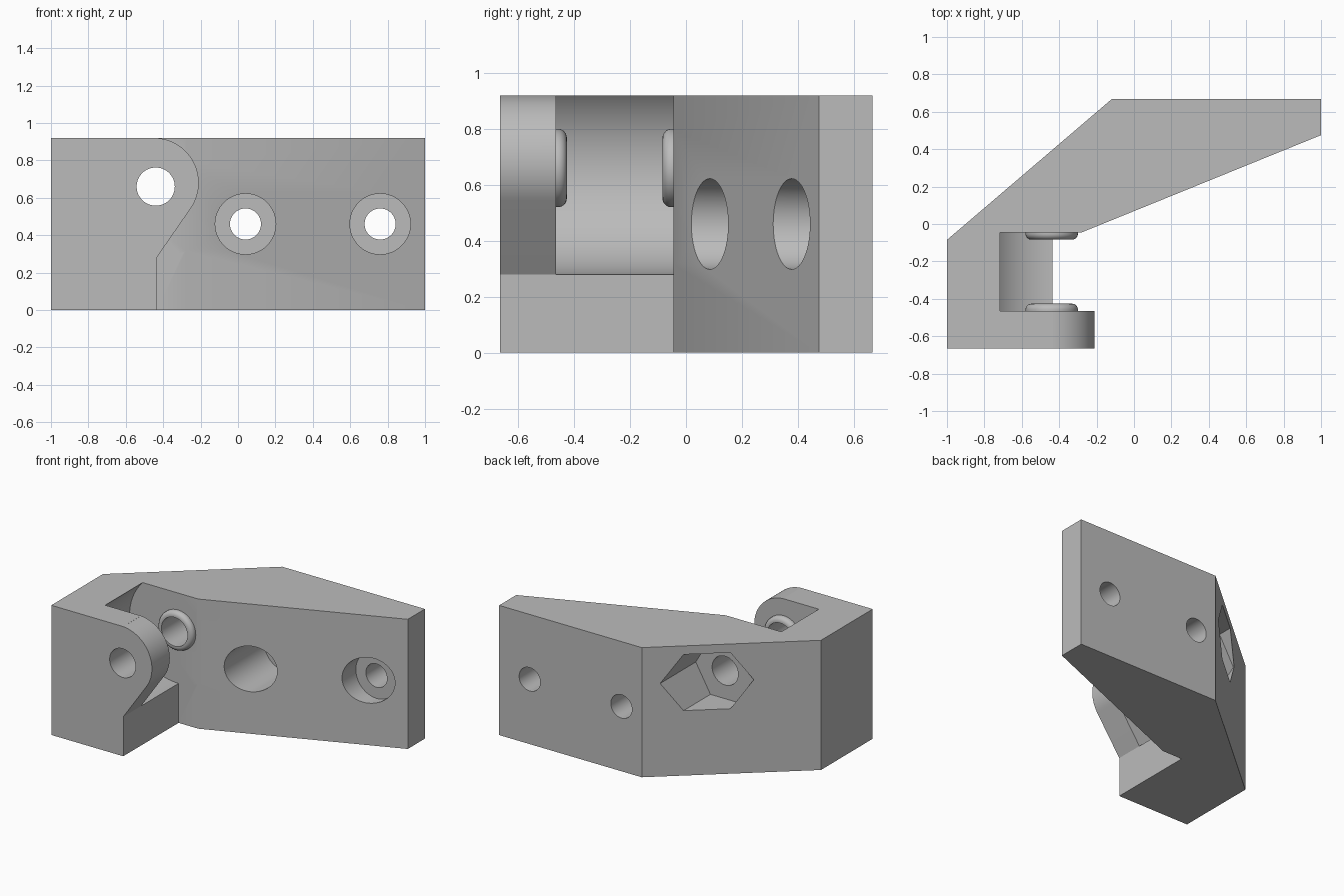
import bpy
import bmesh
from math import cos, sin, pi, radians

cube = bpy.data.objects.get("Cube")
if cube:
    bpy.data.objects.remove(cube, do_unlink=True)

H = 0.92                     # bracket height
PIN_X, PIN_Z = -0.44, 0.66   # hinge pin axis, parallel to y
BLOCK_X = -0.435             # inner face of the hinge block
EAR_IN, ARM_FACE = -0.465, -0.045

grey = bpy.data.materials.new("plain grey")
grey.use_nodes = True
colour = (0.5, 0.5, 0.5, 1)
grey.diffuse_color = colour
grey.node_tree.nodes["Principled BSDF"].inputs["Base Color"].default_value = colour


def loft(name, rings):
    """Closed solid through a list of point rings."""
    bm = bmesh.new()
    loops = [[bm.verts.new(p) for p in ring] for ring in rings]
    n = len(loops[0])
    for a, b in zip(loops, loops[1:]):
        for i in range(n):
            j = (i + 1) % n
            bm.faces.new((a[i], a[j], b[j], b[i]))
    bm.faces.new(loops[0])
    bm.faces.new(loops[-1])
    bmesh.ops.recalc_face_normals(bm, faces=bm.faces)
    mesh = bpy.data.meshes.new(name)
    bm.to_mesh(mesh)
    bm.free()
    mesh.materials.append(grey)
    obj = bpy.data.objects.new(name, mesh)
    bpy.context.collection.objects.link(obj)
    return obj


def turned(name, x, z, profile, sides=64):
    """Solid turned about a y axis; profile is (radius, y) pairs."""
    angles = [2 * pi * i / sides for i in range(sides)]
    return loft(name, [[(x + r * cos(a), y, z + r * sin(a)) for a in angles]
                       for r, y in profile])


def combine(target, tool, operation):
    """Apply an exact boolean and discard the tool."""
    tool.hide_render = True
    mod = target.modifiers.new(operation, 'BOOLEAN')
    mod.operation, mod.object, mod.solver = operation, tool, 'EXACT'
    deps = bpy.context.evaluated_depsgraph_get()
    mesh = bpy.data.meshes.new_from_object(target.evaluated_get(deps))
    target.modifiers.clear()
    target.data = mesh
    bpy.data.objects.remove(tool, do_unlink=True)


# Angled mounting arm and hinge block
plan = [(-1, -0.665), (BLOCK_X, -0.665), (BLOCK_X, ARM_FACE), (-0.28, ARM_FACE),
        (1, 0.475), (1, 0.667), (-0.12, 0.667), (-1, -0.085)]
bracket = loft("hinge_bracket", [[(x, y, z) for x, y in plan] for z in (0, H)])

# Rounded front ear with a sloping underside
side = [(-0.6, H)]
for i in range(33):
    a = radians(90 - 125 * i / 32)
    side.append((-0.45 + 0.24 * cos(a), 0.68 + 0.24 * sin(a)))
side += [(BLOCK_X, 0.28), (-0.6, 0.28)]
ear = loft("ear", [[(x, y, z) for x, z in side] for y in (-0.665, EAR_IN)])
combine(bracket, ear, 'UNION')

# Round pocket between the ear and the arm
pocket = turned("pocket_cutter", PIN_X, PIN_Z,
                [(0.38, EAR_IN), (0.38, ARM_FACE)], 96)
combine(bracket, pocket, 'DIFFERENCE')

# Raised bosses with rounded rims, facing each other
for wall, out in ((EAR_IN, 1), (ARM_FACE, -1)):
    rim = [(0.14, wall - out * 0.03)]
    for i in range(9):
        a = pi / 2 * i / 8
        rim.append((0.108 + 0.032 * cos(a), wall + out * (0.007 + 0.032 * sin(a))))
    combine(bracket, turned("boss", PIN_X, PIN_Z, rim), 'UNION')

# Pin hole and the hexagonal nut recess behind it
combine(bracket, turned("nut_cutter", PIN_X, PIN_Z, [(0.23, 0.19), (0.23, 1)], 6),
        'DIFFERENCE')
combine(bracket, turned("pin_cutter", PIN_X, PIN_Z, [(0.102, -1), (0.102, 0.5)]),
        'DIFFERENCE')

# Counterbored mounting holes
for x in (0.04, 0.76):
    bore = [(0.162, -0.3), (0.162, 0.467), (0.083, 0.467), (0.083, 1)]
    combine(bracket, turned("screw_cutter", x, 0.46, bore), 'DIFFERENCE')

# Smooth the turned surfaces, keep the machined edges sharp
bpy.ops.object.select_all(action='DESELECT')
bracket.select_set(True)
bpy.context.view_layer.objects.active = bracket
bpy.ops.object.shade_smooth_by_angle(angle=radians(30))
